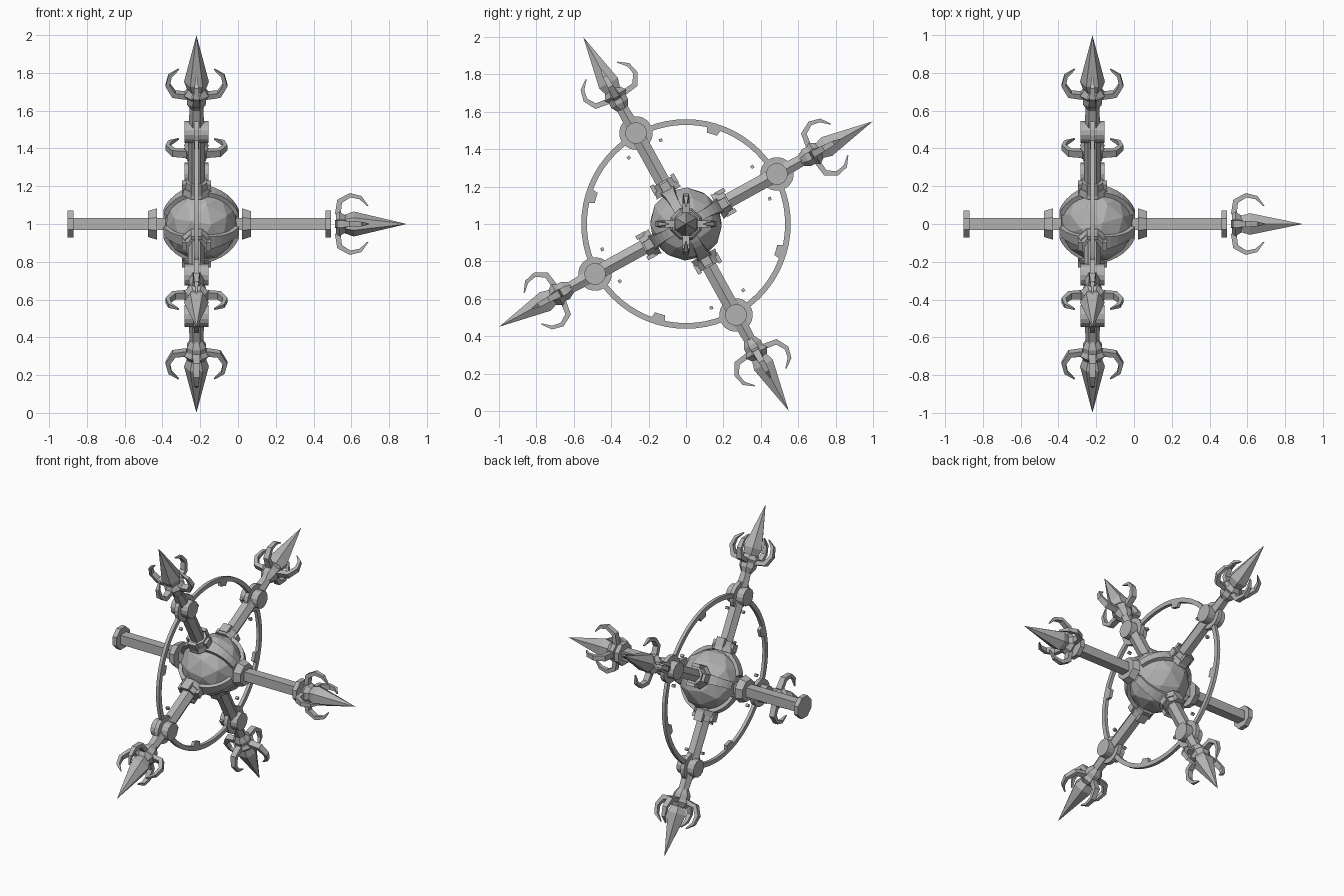
import bpy, bmesh, math
from mathutils import Matrix, Vector

cube = bpy.data.objects.get("Cube")
if cube:
    bpy.data.objects.remove(cube, do_unlink=True)

metal = bpy.data.materials.new("grey_metal")
metal.use_nodes = True
GREY = (0.45, 0.45, 0.45, 1)
metal.diffuse_color = GREY
metal.node_tree.nodes["Principled BSDF"].inputs["Base Color"].default_value = GREY


def finish(name, bm, mat):
    bmesh.ops.remove_doubles(bm, verts=bm.verts, dist=1e-5)
    bmesh.ops.recalc_face_normals(bm, faces=bm.faces)
    me = bpy.data.meshes.new(name)
    bm.to_mesh(me)
    bm.free()
    me.materials.append(metal)
    ob = bpy.data.objects.new(name, me)
    ob.matrix_world = mat
    bpy.context.collection.objects.link(ob)
    return ob


def lathe(name, profile, n, mat, phase=0.0, closed=False):
    """Spin (radius, z) points about local z with n flat sides."""
    bm = bmesh.new()
    rings = []
    for i in range(n):
        a = phase + 2 * math.pi * i / n
        rings.append([bm.verts.new((r * math.cos(a), r * math.sin(a), z)) for r, z in profile])
    last = len(profile) if closed else len(profile) - 1
    for i in range(n):
        p, q = rings[i], rings[(i + 1) % n]
        for j in range(last):
            k = (j + 1) % len(profile)
            if profile[j][0] == 0:
                bm.faces.new((p[j], q[k], p[k]))
            elif profile[k][0] == 0:
                bm.faces.new((p[j], q[j], p[k]))
            else:
                bm.faces.new((p[j], q[j], q[k], p[k]))
    return finish(name, bm, mat)


def drum(name, r0, z0, r1, z1, n, mat, phase=0.0):
    return lathe(name, [(0, z0), (r0, z0), (r1, z1), (0, z1)], n, mat, phase)


def strip(name, path, thick, width, mat):
    """Sweep a rectangle along (x, z) points; thick and width are lists per point."""
    bm = bmesh.new()
    pts = [Vector((x, 0, z)) for x, z in path]
    rows = []
    for i, p in enumerate(pts):
        t = (pts[min(i + 1, len(pts) - 1)] - pts[max(i - 1, 0)]).normalized()
        nrm = Vector((-t.z, 0, t.x)) * thick[i] / 2
        w = Vector((0, width[i] / 2, 0))
        rows.append([bm.verts.new(p + s) for s in (nrm + w, nrm - w, -nrm - w, w - nrm)])
    for a, b in zip(rows, rows[1:]):
        for j in range(4):
            k = (j + 1) % 4
            bm.faces.new((a[j], a[k], b[k], b[j]))
    bm.faces.new(rows[0])
    bm.faces.new(rows[-1])
    return finish(name, bm, mat)


def block(name, size, loc, mat):
    bm = bmesh.new()
    bmesh.ops.create_cube(bm, size=1, matrix=Matrix.Translation(loc) @ Matrix.Diagonal((*size, 1)))
    return finish(name, bm, mat)


def rot(deg, axis):
    return Matrix.Rotation(math.radians(deg), 4, axis)


def spear_head(mat):
    lathe("spike", [(0, 0.79), (0.042, 0.79), (0.066, 0.86), (0, 1.14)], 6, mat)
    lathe("head_collar", [(0, 0.765), (0.055, 0.765), (0.07, 0.785), (0.045, 0.82), (0, 0.82)], 8, mat, math.pi / 8)
    claw = [(0.05, 0.775), (0.12, 0.785), (0.152, 0.84), (0.14, 0.895), (0.095, 0.935)]
    for k in range(4):
        strip("claw", claw, [0.03, 0.03, 0.024, 0.02, 0.006], [0.04, 0.038, 0.032, 0.024, 0.008], mat @ rot(90 * k, 'Z'))


CX = -0.22
TILT = 28.8
hub_frame = Matrix.Translation((CX, 0, 1))
orb_frame = Matrix.Translation((-0.195, 0, 1))

# Central orb
bm = bmesh.new()
bmesh.ops.create_icosphere(bm, subdivisions=2, radius=0.198)
finish("orb", bm, orb_frame @ rot(TILT, 'X'))

# Ring lying in the plane of the four tilted arms
ring_axis = hub_frame @ rot(90, 'Y')
lathe("ring", [(0.53, -0.011), (0.56, -0.011), (0.56, 0.011), (0.53, 0.011)], 64, ring_axis, closed=True)

# Four tilted arms
for k in range(4):
    turn = rot(TILT + 90 * k, 'X')
    m = hub_frame @ turn
    drum("arm_shaft", 0.045, 0.18, 0.045, 0.54, 6, m)
    drum("arm_neck", 0.042, 0.58, 0.034, 0.74, 6, m)
    lathe("neck_flare", [(0, 0.70), (0.034, 0.70), (0.055, 0.735), (0.055, 0.765), (0, 0.765)], 8, m, math.pi / 8)
    spear_head(m)

    # Collar clamped on the orb
    drum("arm_collar", 0.08, 0.19, 0.07, 0.225, 8, m, math.pi / 8)
    drum("collar_rim", 0.064, 0.225, 0.06, 0.26, 8, m, math.pi / 8)
    for s in (-1, 1):
        block("collar_lug", (0.06, 0.022, 0.06), (0, s * 0.062, 0.24), m)
        block("collar_side_lug", (0.022, 0.05, 0.05), (s * 0.066, 0, 0.225), m)

    # Bands hugging the orb on either side of the collar
    for s in (-1, 1):
        angles = [math.radians(20 + 10 * i) for i in range(7)]
        arc = [(s * 0.201 * math.cos(a), 0.201 * math.sin(a)) for a in angles]
        strip("orb_band", arc, [0.024] * 7, [0.05, 0.05, 0.05, 0.055, 0.06, 0.07, 0.08], orb_frame @ turn)

    # Round joint with a flat eyelet joining the ring
    joint = m @ Matrix.Translation((0, 0, 0.555)) @ rot(90, 'Y')
    drum("joint_drum", 0.058, -0.064, 0.058, 0.064, 14, joint)
    lathe("ring_eyelet", [(0.055, -0.014), (0.09, -0.014), (0.09, 0.014), (0.055, 0.014)], 20, joint, closed=True)

    # Inward ring tooth halfway between arms, and small floating studs
    tooth = hub_frame @ rot(TILT + 45 + 90 * k, 'X') @ rot(90, 'Z')
    strip("ring_tooth", [(0, 0.50), (0, 0.54)], [0.055, 0.08], [0.022, 0.022], tooth)
    for d in (-12, 12):
        block("stud", (0.02, 0.018, 0.016), (0, 0, 0.468), hub_frame @ rot(TILT + 90 * k + d, 'X'))

# Two side arms along the cross axis
for s in (-1, 1):
    m = Matrix.Translation((-0.2045, 0, 1)) @ rot(90 * s, 'Y')
    drum("side_shaft", 0.045, 0.18, 0.045, 0.68, 4, m, math.pi / 4)
    drum("side_collar", 0.09, 0.225, 0.074, 0.272, 8, m, math.pi / 8)
    drum("side_flange", 0.077, 0.667, 0.077, 0.698, 8, m, math.pi / 8)

# Spear head on the left side arm only
spear_head(Matrix.Translation((-0.247, 0, 1)) @ rot(90, 'Y'))
